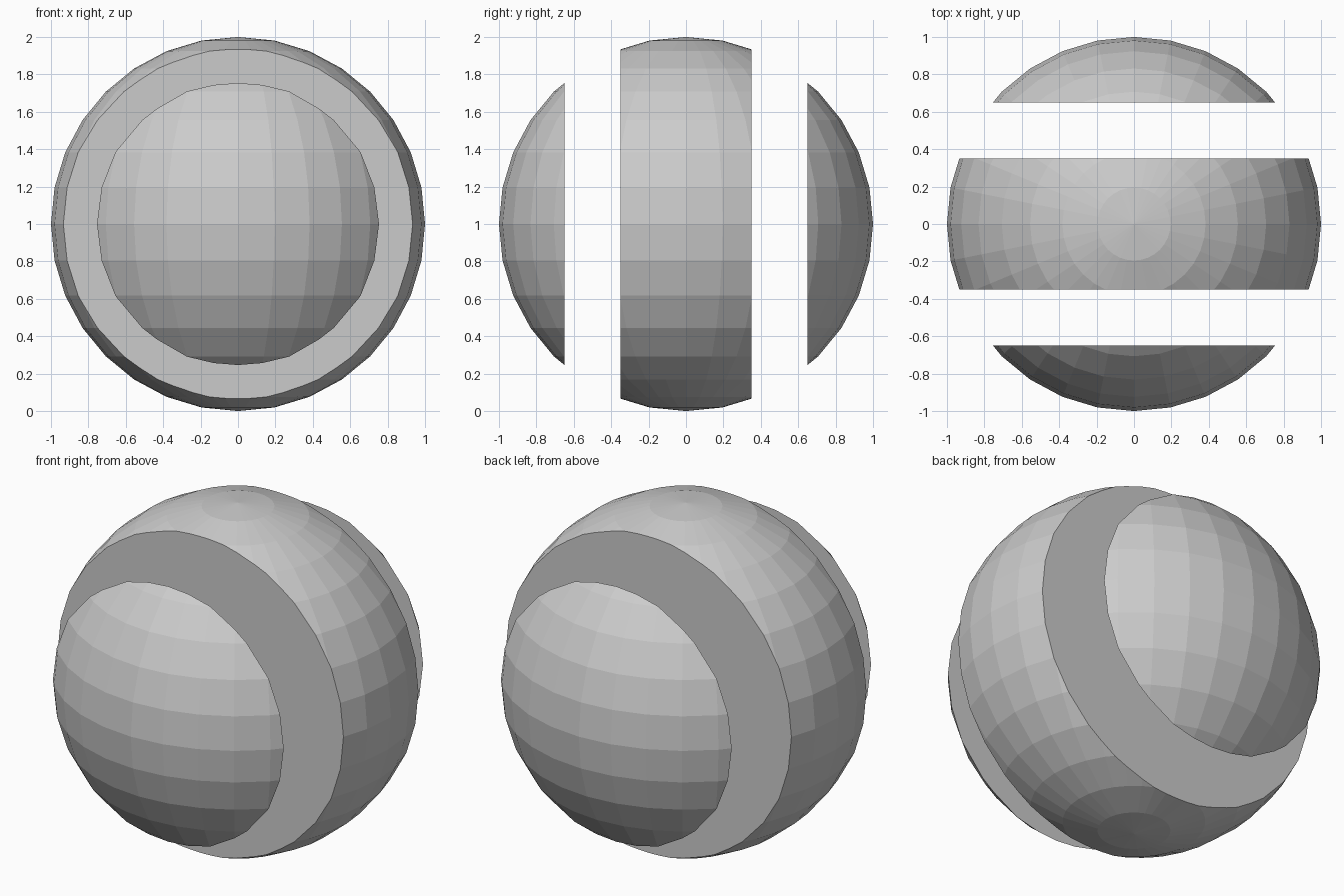
import bpy, bmesh
from mathutils import Matrix

if "Cube" in bpy.data.objects:
    bpy.data.objects.remove(bpy.data.objects["Cube"])

INNER, OUTER = 0.35, 0.65  # edges of the two gaps along y


def sphere_slice(name, y_min=None, y_max=None):
    """Low-poly sphere trimmed to a y range, with flat filled cuts."""
    bm = bmesh.new()
    bmesh.ops.create_uvsphere(bm, u_segments=32, v_segments=16, radius=1,
                              matrix=Matrix.Translation((0, 0, 1)))
    for y, direction in ((y_min, -1), (y_max, 1)):
        if y is None:
            continue
        geom = bm.verts[:] + bm.edges[:] + bm.faces[:]
        cut = bmesh.ops.bisect_plane(bm, geom=geom, plane_co=(0, y, 0),
                                     plane_no=(0, direction, 0), clear_outer=True)
        rim = [e for e in cut["geom_cut"] if isinstance(e, bmesh.types.BMEdge)]
        bmesh.ops.contextual_create(bm, geom=rim)
    bmesh.ops.recalc_face_normals(bm, faces=bm.faces[:])
    mesh = bpy.data.meshes.new(name)
    bm.to_mesh(mesh)
    bm.free()
    obj = bpy.data.objects.new(name, mesh)
    bpy.context.collection.objects.link(obj)
    return obj


# Central band and the two separated end caps
sphere_slice("middle_band", -INNER, INNER)
sphere_slice("front_cap", y_max=-OUTER)
sphere_slice("back_cap", y_min=OUTER)
